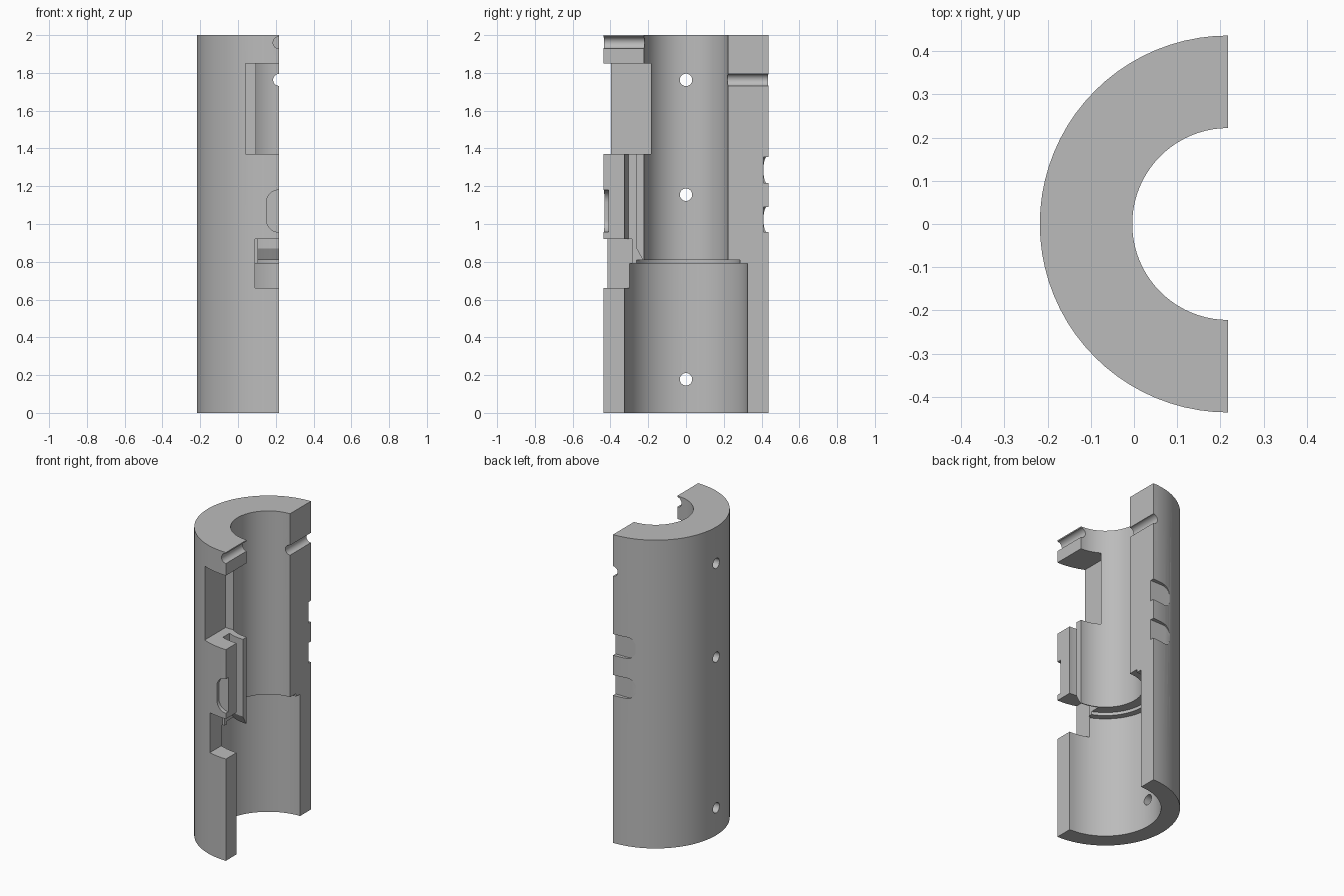
import bpy, bmesh
from math import pi, sin, cos, asin, radians
from mathutils import Vector

if "Cube" in bpy.data.objects:
    bpy.data.objects.remove(bpy.data.objects["Cube"])

AXIS = 0.218            # x of the tube axis, also the split plane
R_OUT, R_BORE, R_WIDE = 0.436, 0.222, 0.325
HEIGHT, OVER = 2.0, 0.30

grey = bpy.data.materials.new("plain grey")
grey.use_nodes = True
GREY = (0.5, 0.5, 0.5, 1)
grey.diffuse_color = GREY
grey.node_tree.nodes["Principled BSDF"].inputs["Base Color"].default_value = GREY


def loft(name, rings):
    """Closed solid through matching rings of points."""
    bm = bmesh.new()
    rows = [[bm.verts.new(p) for p in ring] for ring in rings]
    for a, b in zip(rows, rows[1:]):
        for i in range(len(a)):
            j = (i + 1) % len(a)
            bm.faces.new((a[i], a[j], b[j], b[i]))
    bm.faces.new(rows[0])
    bm.faces.new(rows[-1])
    bmesh.ops.recalc_face_normals(bm, faces=bm.faces)
    mesh = bpy.data.meshes.new(name)
    bm.to_mesh(mesh)
    bm.free()
    mesh.materials.append(grey)
    obj = bpy.data.objects.new(name, mesh)
    bpy.context.collection.objects.link(obj)
    return obj


def arc(r, start, end, n):
    return [(AXIS + r * cos(start + (end - start) * i / n),
             r * sin(start + (end - start) * i / n)) for i in range(n + 1)]


def prism(name, outline, z0, z1):
    return loft(name, [[(x, y, z) for x, y in outline] for z in (z0, z1)])


def box(name, x0, x1, y0, y1, z0, z1):
    return prism(name, [(x0, y0), (x1, y0), (x1, y1), (x0, y1)], z0, z1)


def rod(name, r, centre, along, length, n=32):
    """Round cutter running from centre along the x, y or z direction."""
    d = Vector(along)
    u = d.orthogonal().normalized()
    v = d.cross(u)
    ring = [Vector(centre) + r * (cos(2 * pi * i / n) * u + sin(2 * pi * i / n) * v)
            for i in range(n)]
    return loft(name, [ring, [p + d * length for p in ring]])


def pocket(name, x0, z0, z1, r, y0, y1):
    """Flat-floored recess with two rounded corners, open at the split plane."""
    pts = [(OVER, z0)]
    for z, a in ((z0 + r, 1.5 * pi), (z1 - r, pi)):
        pts += [(x0 + r + r * cos(a - pi / 2 * i / 10), z + r * sin(a - pi / 2 * i / 10))
                for i in range(11)]
    pts.append((OVER, z1))
    return loft(name, [[(x, y, z) for x, z in pts] for y in (y0, y1)])


def cut(target, cutter):
    mod = target.modifiers.new("cut", "BOOLEAN")
    mod.operation, mod.solver, mod.object = "DIFFERENCE", "EXACT", cutter
    bpy.context.view_layer.objects.active = target
    bpy.ops.object.modifier_apply(modifier=mod.name)
    bpy.data.objects.remove(cutter)


# Half tube shell
shell = prism("half_tube_shell", arc(R_OUT, pi / 2, 1.5 * pi, 40), 0, HEIGHT)

# Stepped bore
for r, z0, z1 in ((R_BORE, 0.7, 2.1), (0.285, 0.7, 0.81), (R_WIDE, -0.1, 0.79)):
    cut(shell, rod("bore", r, (AXIS, 0, z0), (0, 0, 1), z1 - z0, 80))

# Front window and lower notch
cut(shell, box("window", 0.04, OVER, -0.6, -0.185, 1.37, 1.85))
cut(shell, box("notch", 0.09, OVER, -0.6, -0.286, 0.66, 0.92))

# Curved slot behind the front wall, leaving a thin tapered lip
def slot_ring(z, inner):
    turn = lambda r: -pi / 2 - asin((AXIS - 0.105) / r)
    end = radians(-80)
    return [(x, y, z) for x, y in
            arc(R_WIDE, turn(R_WIDE), end, 12) + arc(inner, end, turn(inner), 12)]

cut(shell, loft("slot", [slot_ring(z, r) for z, r in
                         ((0.77, 0.228), (0.81, 0.228), (0.87, 0.262), (1.4, 0.262))]))

# Shallow thumb recesses on the outside
cut(shell, pocket("front_recess", 0.15, 0.957, 1.18, 0.066, -0.6, -0.41))
for z0, z1 in ((0.957, 1.09), (1.217, 1.355)):
    cut(shell, pocket("back_recess", 0.073, z0, z1, 0.055, 0.411, 0.6))

# Cross grooves in the split faces
cut(shell, rod("front_groove", 0.032, (AXIS, -0.6, 1.96), (0, 1, 0), 0.6))
cut(shell, rod("back_groove", 0.032, (AXIS, 0, 1.763), (0, 1, 0), 0.6))

# Pin holes through the curved wall
for z in (0.178, 1.155, 1.763):
    cut(shell, rod("pin_hole", 0.033, (-0.4, 0, z), (1, 0, 0), 0.6))

bpy.ops.object.select_all(action="DESELECT")
shell.select_set(True)
bpy.context.view_layer.objects.active = shell
bpy.ops.object.shade_smooth_by_angle(angle=radians(25))
